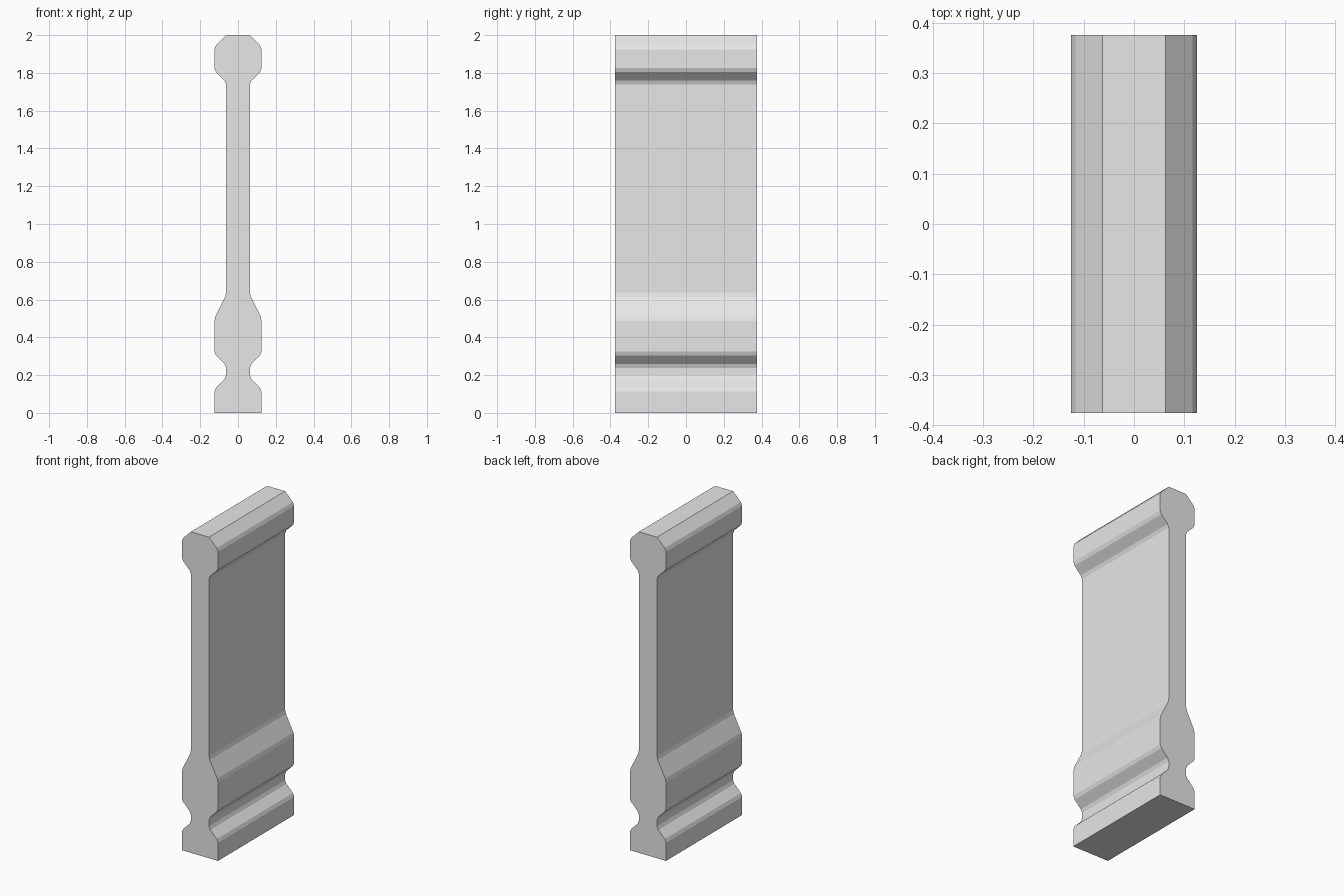
import bpy
from mathutils import Vector

cube = bpy.data.objects.get("Cube")
if cube:
    bpy.data.objects.remove(cube, do_unlink=True)

WIDE, NARROW, HALF_LENGTH, CHAMFER = 0.125, 0.0625, 0.375, 0.0125

# Pale grey stone
stone = bpy.data.materials.new("pale_stone")
stone.use_nodes = True
colour = (0.8, 0.8, 0.8, 1)
stone.diffuse_color = colour
stone.node_tree.nodes["Principled BSDF"].inputs["Base Color"].default_value = colour

# Right half of the moulding section, bottom to top: plinth, neck, swell, panel, cap rail
half = [Vector(p) for p in (
    (WIDE, 0), (WIDE, 0.125), (NARROW, 0.1875), (NARROW, 0.25),
    (WIDE, 0.3125), (WIDE, 0.5), (NARROW, 0.625), (NARROW, 1.75),
    (WIDE, 1.8125), (WIDE, 1.9375), (NARROW, 2))]

# Small chamfers on every moulding corner except the base and the top edge
profile = [half[0]]
for before, corner, after in zip(half, half[1:], half[2:]):
    profile += [corner + (end - corner).normalized() * CHAMFER for end in (before, after)]
profile.append(half[-1])
profile += [Vector((-p.x, p.y)) for p in reversed(profile)]

# Run the section along the length of the wall
count = len(profile)
verts = [(p.x, y, p.y) for y in (-HALF_LENGTH, HALF_LENGTH) for p in profile]
faces = [tuple(range(count)), tuple(reversed(range(count, 2 * count)))]
for i in range(count):
    j = (i + 1) % count
    faces.append((j, i, i + count, j + count))

mesh = bpy.data.meshes.new("moulded_wall")
mesh.from_pydata(verts, [], faces)
mesh.materials.append(stone)
mesh.update()
wall = bpy.data.objects.new("moulded_wall", mesh)
bpy.context.collection.objects.link(wall)
